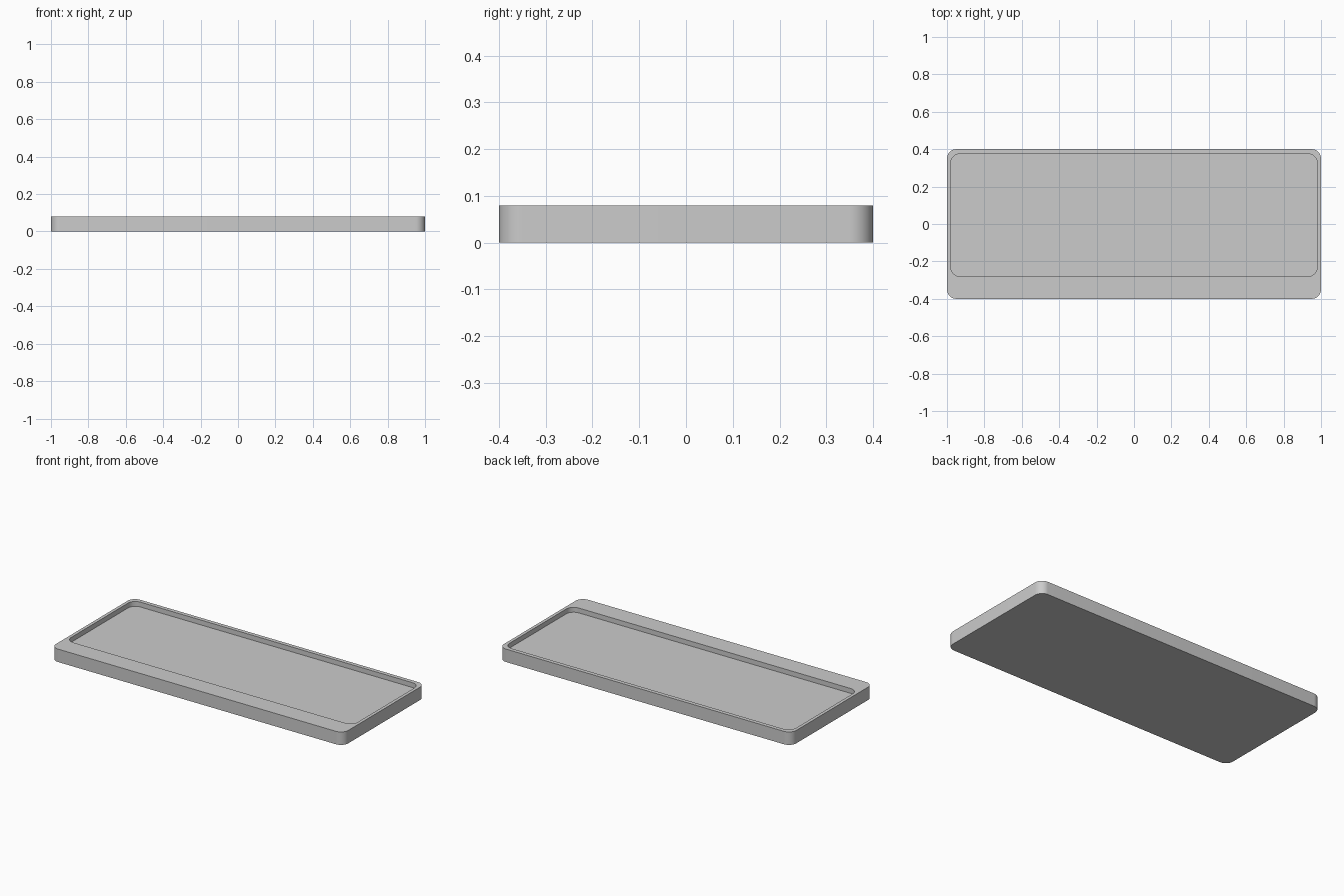
import bpy, bmesh, math

cube = bpy.data.objects.get("Cube")
if cube:
    bpy.data.objects.remove(cube, do_unlink=True)

HEIGHT, DEPTH = 0.08, 0.03
SEGMENTS = 12

grey = bpy.data.materials.new("plain_grey")
grey.use_nodes = True
colour = (0.6, 0.6, 0.6, 1)
grey.diffuse_color = colour
grey.node_tree.nodes["Principled BSDF"].inputs["Base Color"].default_value = colour


def rounded_loop(bm, x, y_min, y_max, radius, z):
    """Closed loop of vertices around a rounded rectangle."""
    corners = [(x, y_max), (-x, y_max), (-x, y_min), (x, y_min)]
    middle = (y_min + y_max) / 2
    verts = []
    for i, (cx, cy) in enumerate(corners):
        px = cx - math.copysign(radius, cx)
        py = cy - math.copysign(radius, cy - middle)
        for s in range(SEGMENTS + 1):
            a = math.pi / 2 * (i + s / SEGMENTS)
            verts.append(bm.verts.new((px + radius * math.cos(a),
                                       py + radius * math.sin(a), z)))
    return verts


def bridge(bm, lower, upper):
    for i in range(len(lower)):
        j = (i + 1) % len(lower)
        bm.faces.new((lower[i], lower[j], upper[j], upper[i]))


# Tray: outer wall, rim wider at the front, and a shallow recess
bm = bmesh.new()
outer = (1, -0.4, 0.4, 0.05)
recess = (0.98, -0.28, 0.375, 0.05)
loops = [rounded_loop(bm, *outer, 0),
         rounded_loop(bm, *outer, HEIGHT),
         rounded_loop(bm, *recess, HEIGHT),
         rounded_loop(bm, *recess, HEIGHT - DEPTH)]
for lower, upper in zip(loops, loops[1:]):
    bridge(bm, lower, upper)
bm.faces.new(loops[0][::-1])
bm.faces.new(loops[-1])

mesh = bpy.data.meshes.new("tray")
bm.to_mesh(mesh)
bm.free()
mesh.materials.append(grey)
tray = bpy.data.objects.new("tray", mesh)
bpy.context.collection.objects.link(tray)

# Smooth corners, crisp edges
bpy.ops.object.select_all(action="DESELECT")
tray.select_set(True)
bpy.context.view_layer.objects.active = tray
bpy.ops.object.shade_smooth_by_angle(angle=math.radians(30))
